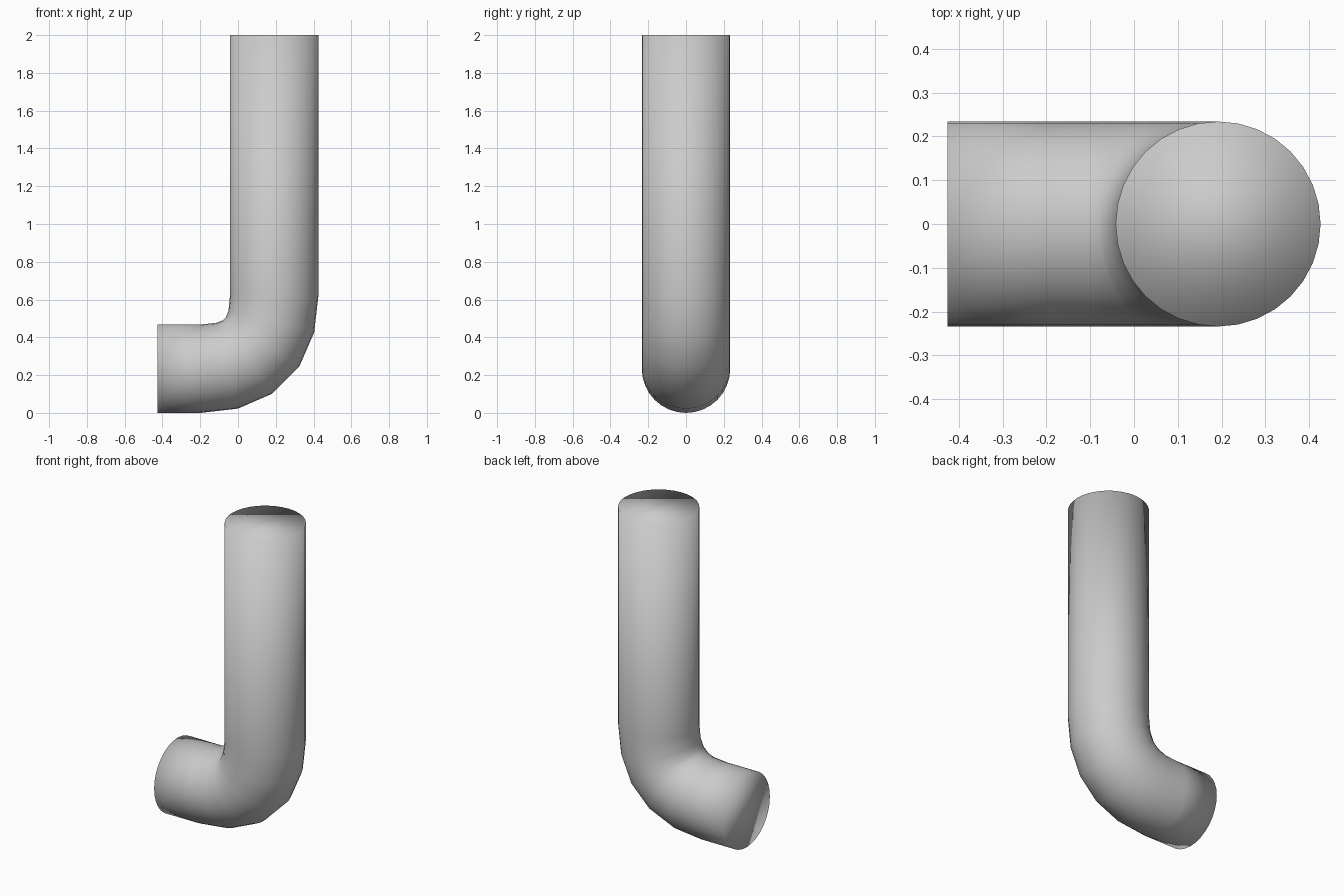
import bpy, bmesh, math
from mathutils import Vector

if "Cube" in bpy.data.objects:
    bpy.data.objects.remove(bpy.data.objects["Cube"])

R, SIDES, BEND = 0.234, 32, 5
LEFT, CX, CZ, TOP = -0.426, 0.192, 0.234, 2.0
D = 0.39  # distance from the corner to each end of the bend

# Centre line: short horizontal leg, quadratic bend, tall vertical leg
path = [(Vector((LEFT, 0, CZ)), 0.0)]
for i in range(BEND + 1):
    t = i / BEND
    p = Vector((CX - D * (1 - t) ** 2, 0, CZ + D * t * t))
    path.append((p, math.atan2(t, 1 - t)))
path.append((Vector((CX, 0, TOP)), math.pi / 2))

# Round section swept along the centre line, capped at both ends
bm = bmesh.new()
rings = []
for p, a in path:
    up = Vector((-math.sin(a), 0, math.cos(a)))
    ring = []
    for k in range(SIDES):
        u = 2 * math.pi * k / SIDES
        ring.append(bm.verts.new(p + R * (math.cos(u) * up + math.sin(u) * Vector((0, 1, 0)))))
    rings.append(ring)
for r0, r1 in zip(rings, rings[1:]):
    for k in range(SIDES):
        n = (k + 1) % SIDES
        bm.faces.new((r0[k], r0[n], r1[n], r1[k]))
bm.faces.new(rings[0])
bm.faces.new(rings[-1])
bmesh.ops.recalc_face_normals(bm, faces=bm.faces)

# The caps share soft normals with the wall
for f in bm.faces:
    f.smooth = True
mesh = bpy.data.meshes.new("elbow_pipe")
bm.to_mesh(mesh)
bm.free()
bpy.context.collection.objects.link(bpy.data.objects.new("elbow_pipe", mesh))
